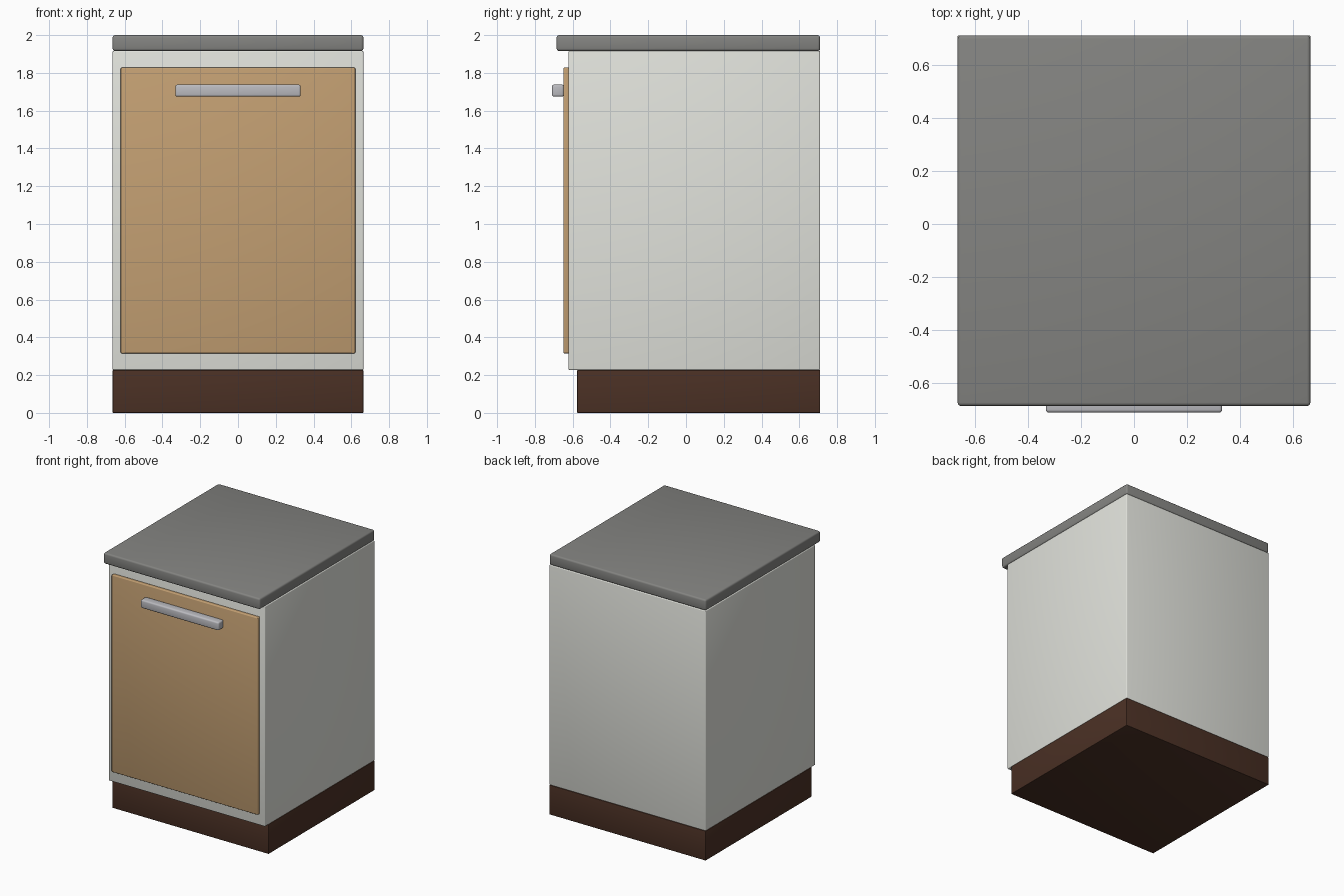
import bpy

if "Cube" in bpy.data.objects:
    bpy.data.objects.remove(bpy.data.objects["Cube"])


def material(name, rgb):
    m = bpy.data.materials.new(name)
    m.diffuse_color = (*rgb, 1)
    m.use_nodes = True
    m.node_tree.nodes["Principled BSDF"].inputs["Base Color"].default_value = m.diffuse_color
    return m


def box(name, x, y, z, bevel, mat=None):
    """Rounded box, symmetric in x, spanning the y and z ranges."""
    bpy.ops.mesh.primitive_cube_add(
        size=1, location=(0, (y[0] + y[1]) / 2, (z[0] + z[1]) / 2))
    ob = bpy.context.object
    ob.name = name
    ob.scale = (2 * x, y[1] - y[0], z[1] - z[0])
    bpy.ops.object.transform_apply(location=False, rotation=False, scale=True)
    mod = ob.modifiers.new("Rounded edges", 'BEVEL')
    mod.width = bevel
    mod.segments = 3
    bpy.ops.object.modifier_apply(modifier=mod.name)
    bpy.ops.object.shade_smooth_by_angle()
    if mat:
        ob.data.materials.append(mat)
    return ob


white = material("off_white", (0.76, 0.77, 0.72))
wood = material("light_wood", (0.55, 0.35, 0.17))
brown = material("dark_brown", (0.07, 0.03, 0.018))
stone = material("worktop_grey", (0.23, 0.23, 0.22))
metal = material("handle_metal", (0.5, 0.5, 0.53))

# recessed plinth, carcass and overhanging worktop
box("plinth", 0.664, (-0.577, 0.71), (0, 0.227), 0.004, brown)
box("cabinet_body", 0.664, (-0.622, 0.71), (0.227, 1.917), 0.006, white)
box("worktop", 0.664, (-0.685, 0.71), (1.916, 2.0), 0.013, stone)

# door panel with bar handle
box("door", 0.621, (-0.649, -0.619), (0.315, 1.828), 0.006, wood)
box("handle", 0.332, (-0.71, -0.646), (1.674, 1.738), 0.011, metal)
